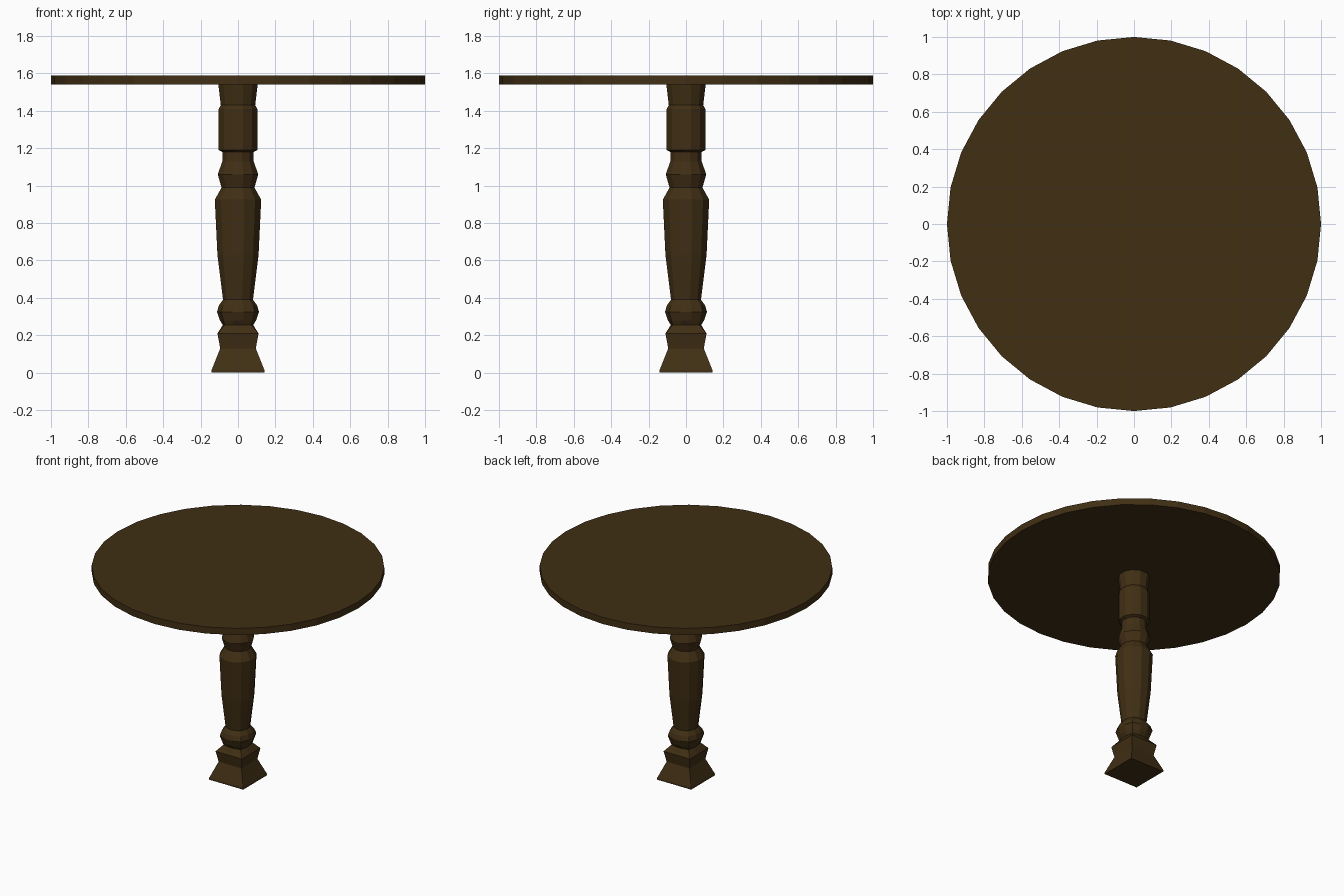
import bpy, bmesh, math

if "Cube" in bpy.data.objects:
    bpy.data.objects.remove(bpy.data.objects["Cube"])

wood = bpy.data.materials.new("dark_wood")
wood.diffuse_color = (0.052, 0.028, 0.007, 1)
wood.use_nodes = True
wood.node_tree.nodes["Principled BSDF"].inputs["Base Color"].default_value = wood.diffuse_color

# Round table top
bpy.ops.mesh.primitive_cylinder_add(vertices=32, radius=1, depth=0.05, location=(0, 0, 1.565))
top = bpy.context.object
top.name = "table_top"
top.data.materials.append(wood)

# Pedestal rings: height, half width, corner position as share of half width (1 = square)
ROUND = 0.735
rings = [
    (0.00, 0.142, 1), (0.012, 0.142, 1), (0.13, 0.095, 1), (0.21, 0.110, 1),
    (0.255, 0.081, 0.88), (0.28, 0.097, 0.8), (0.325, 0.112, 0.8), (0.36, 0.102, 0.79),
    (0.39, 0.080, 0.76), (0.63, 0.110, ROUND), (0.925, 0.124, ROUND), (0.99, 0.088, ROUND),
    (1.06, 0.108, ROUND), (1.13, 0.084, ROUND), (1.18, 0.084, ROUND), (1.19, 0.103, ROUND),
    (1.41, 0.103, ROUND), (1.43, 0.092, ROUND), (1.54, 0.105, ROUND),
]


def cross_section(a, k):
    """Twelve points: a flat per side plus one point per corner."""
    quarter = [(a, -0.27 * a), (a, 0.27 * a), (k * a, k * a)]
    pts = []
    for i in range(4):
        c, s = round(math.cos(i * math.pi / 2)), round(math.sin(i * math.pi / 2))
        pts += [(x * c - y * s, x * s + y * c) for x, y in quarter]
    return pts


# Turned pedestal lofted through the rings
bm = bmesh.new()
loops = [[bm.verts.new((x, y, z)) for x, y in cross_section(a, k)] for z, a, k in rings]
for low, high in zip(loops, loops[1:]):
    for i in range(12):
        j = (i + 1) % 12
        bm.faces.new((low[i], low[j], high[j], high[i]))
bm.faces.new(loops[0][::-1])
bm.faces.new(loops[-1])
bmesh.ops.recalc_face_normals(bm, faces=bm.faces)
mesh = bpy.data.meshes.new("pedestal")
bm.to_mesh(mesh)
bm.free()
mesh.materials.append(wood)
bpy.context.collection.objects.link(bpy.data.objects.new("pedestal", mesh))
